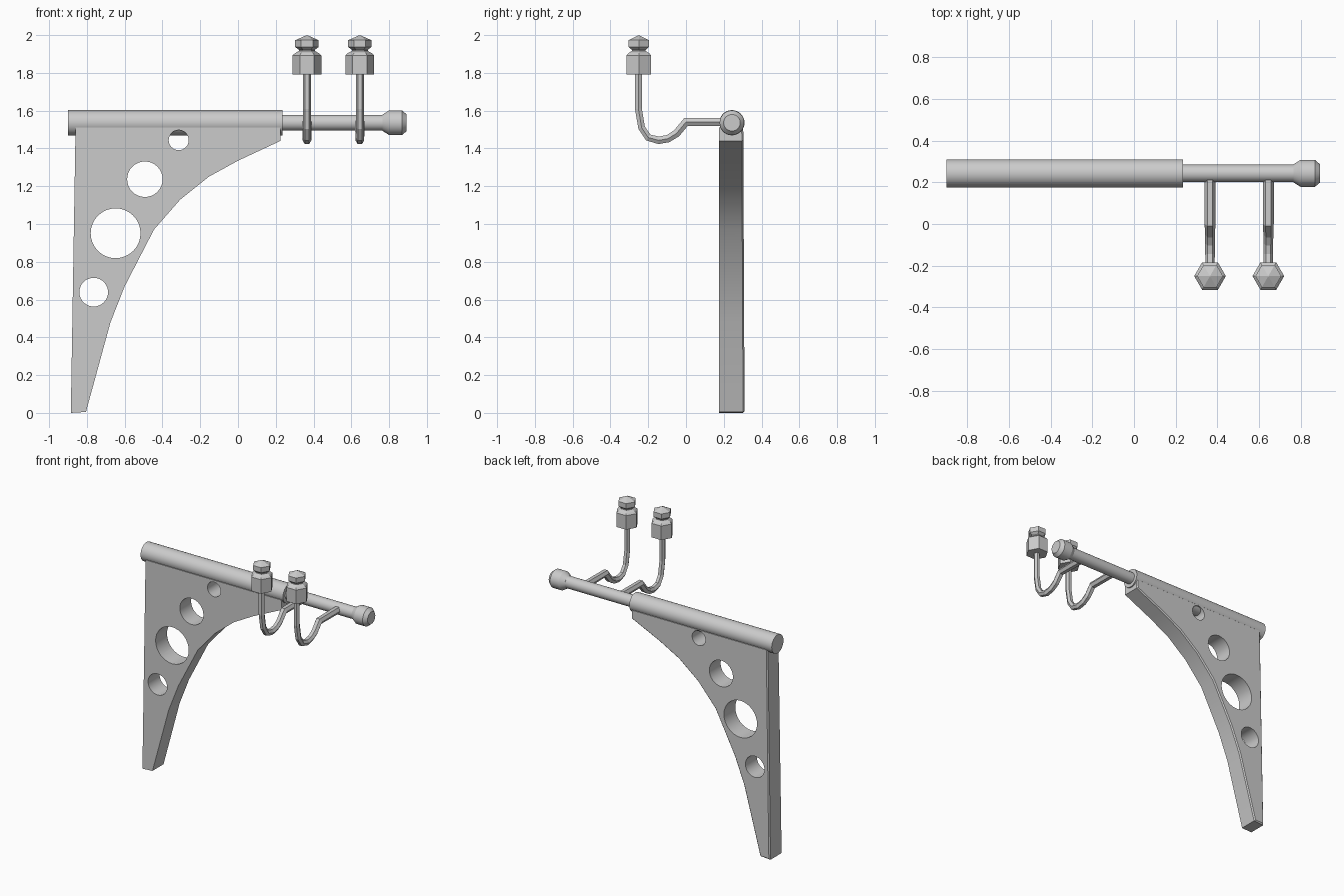
import bpy, bmesh, math
from mathutils import Vector

cube = bpy.data.objects.get("Cube")
if cube:
    bpy.data.objects.remove(cube, do_unlink=True)

grey = bpy.data.materials.new("light grey")
grey.use_nodes = True
COLOUR = (0.6, 0.6, 0.6, 1)
grey.diffuse_color = COLOUR
grey.node_tree.nodes["Principled BSDF"].inputs["Base Color"].default_value = COLOUR

BAR_Y, BAR_Z = 0.243, 1.536


def finish(bm, name):
    bmesh.ops.recalc_face_normals(bm, faces=bm.faces)
    mesh = bpy.data.meshes.new(name)
    bm.to_mesh(mesh)
    bm.free()
    mesh.materials.append(grey)
    obj = bpy.data.objects.new(name, mesh)
    bpy.context.collection.objects.link(obj)
    return obj


def smooth(obj, degrees=30):
    obj.data.shade_smooth()
    obj.data.set_sharp_from_angle(angle=math.radians(degrees))


def loft(name, rings):
    """Join equal-sized rings of points into a capped tube."""
    bm = bmesh.new()
    loops = [[bm.verts.new(p) for p in ring] for ring in rings]
    n = len(loops[0])
    for a, b in zip(loops, loops[1:]):
        for i in range(n):
            j = (i + 1) % n
            bm.faces.new((a[i], a[j], b[j], b[i]))
    bm.faces.new(loops[0])
    bm.faces.new(loops[-1])
    return finish(bm, name)


def ring(centre, u, v, r, sides):
    angles = [2 * math.pi * i / sides for i in range(sides)]
    return [Vector(centre) + r * (math.cos(a) * u + math.sin(a) * v) for a in angles]


X, Y, Z = Vector((1, 0, 0)), Vector((0, 1, 0)), Vector((0, 0, 1))


def bar(name, profile):
    """Round part along x from (x, radius) pairs."""
    obj = loft(name, [ring((x, BAR_Y, BAR_Z), Y, Z, r, 32) for x, r in profile])
    smooth(obj)


# Horizontal sleeve, sliding rod and its knob
bar("sleeve", [(-0.90, 0.067), (0.235, 0.067)])
bar("rod", [(0.2, 0.042), (0.79, 0.042)])
bar("rod_knob", [(0.765, 0.043), (0.80, 0.065), (0.868, 0.065), (0.893, 0.044)])

# Curved bracket plate, chamfered round its back outline
FRONT, BACK = 0.176, 0.303
outline = [(-0.885, 0), (-0.805, 0.005), (-0.675, 0.48), (-0.60, 0.67), (-0.445, 0.97),
           (-0.305, 1.13), (-0.155, 1.25), (0, 1.335), (0.225, 1.44), (0.225, 1.51),
           (-0.86, 1.51)]
bm = bmesh.new()
face = bm.faces.new([bm.verts.new((x, FRONT, z)) for x, z in outline])
grown = bmesh.ops.extrude_face_region(bm, geom=[face], use_keep_orig=True)["geom"]
for v in grown:
    if isinstance(v, bmesh.types.BMVert):
        v.co.y = BACK + 0.007 * (1 - v.co.z / 1.51)
rim = [e for e in bm.edges if all(v.co.y > 0.25 for v in e.verts)]
bmesh.ops.recalc_face_normals(bm, faces=bm.faces)
bmesh.ops.bevel(bm, geom=rim, offset=0.008, segments=1, affect='EDGES')
plate = finish(bm, "bracket_plate")

# Round lightening holes
for x, z, r in [(-0.764, 0.639, 0.076), (-0.648, 0.951, 0.132),
                (-0.493, 1.237, 0.094), (-0.314, 1.444, 0.053)]:
    cutter = loft("hole_cutter", [ring((x, y, z), Z, X, r, 32) for y in (0, 0.5)])
    cutter.hide_render = True
    mod = plate.modifiers.new("hole", 'BOOLEAN')
    mod.operation = 'DIFFERENCE'
    mod.solver = 'EXACT'
    mod.object = cutter
    bpy.context.view_layer.objects.active = plate
    bpy.ops.object.modifier_apply(modifier=mod.name)
    bpy.data.objects.remove(cutter, do_unlink=True)
smooth(plate, 25)

# Bent six-sided arms, each carrying a stacked hexagonal fitting
path = [(0.22, 1.54, 0.026), (0, 1.54, 0.026), (-0.05, 1.48, 0.024), (-0.095, 1.452, 0.023),
        (-0.145, 1.443, 0.023), (-0.2, 1.458, 0.022), (-0.235, 1.51, 0.021),
        (-0.252, 1.61, 0.021), (-0.252, 1.81, 0.021)]
fitting = [(1.792, 0.076), (1.893, 0.076), (1.904, 0.064), (1.916, 0.042), (1.922, 0.042),
           (1.937, 0.062), (1.973, 0.062), (1.999, 0.003)]
for side, x in (("inner", 0.365), ("outer", 0.645)):
    points = [Vector((x, y, z)) for y, z, r in path]
    rings = []
    for i, p in enumerate(points):
        ahead = points[min(i + 1, len(points) - 1)] - p
        behind = p - points[max(i - 1, 0)]
        tangent = (ahead.normalized() + behind.normalized()).normalized()
        rings.append(ring(p, X, tangent.cross(X), path[i][2], 6))
    loft(side + "_arm", rings)
    loft(side + "_hex_fitting", [ring((x, -0.25, z), X, Y, r, 6) for z, r in fitting])
